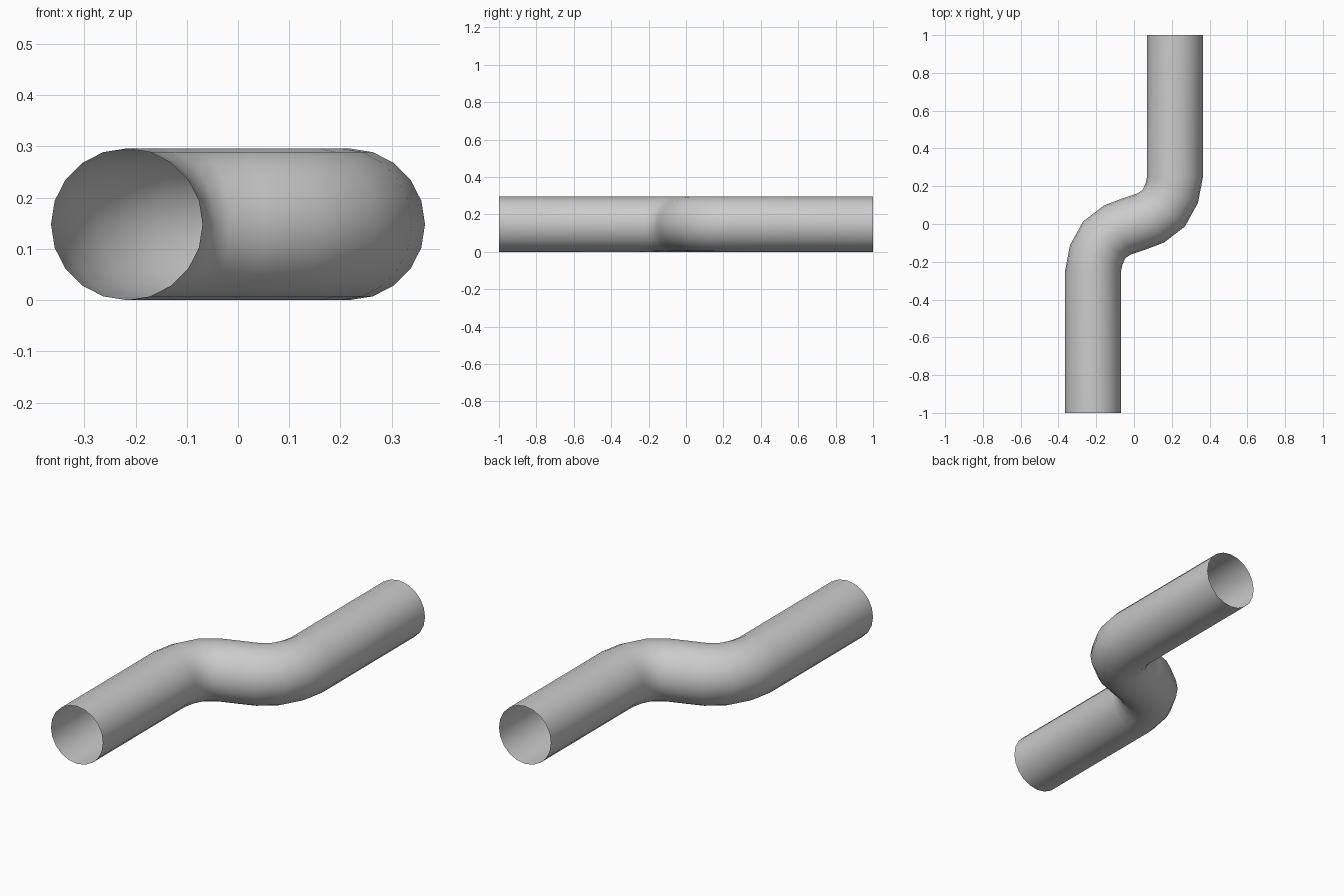
import bpy, bmesh, math

if "Cube" in bpy.data.objects:
    bpy.data.objects.remove(bpy.data.objects["Cube"])

R, SIDES = 0.148, 20

# Half of the S-shaped centre line: (x, y, heading in degrees)
half = [(-0.217, -1.0, 90), (-0.217, -0.25, 90), (-0.2, -0.163, 70),
        (-0.157, -0.083, 49.5), (-0.087, -0.031, 29)]
path = half + [(0, 0, 20.5)] + [(-x, -y, a) for x, y, a in reversed(half)]

# Sweep an open-ended round section along the path
bm = bmesh.new()
rings = []
for x, y, heading in path:
    h = math.radians(heading)
    side = (math.sin(h), -math.cos(h))
    ring = []
    for i in range(SIDES):
        a = 2 * math.pi * i / SIDES
        c = R * math.cos(a)
        ring.append(bm.verts.new((x + side[0] * c, y + side[1] * c, R + R * math.sin(a))))
    rings.append(ring)

for r0, r1 in zip(rings, rings[1:]):
    for i in range(SIDES):
        j = (i + 1) % SIDES
        bm.faces.new((r0[i], r0[j], r1[j], r1[i])).smooth = True

# Make the faces point outwards
bm.normal_update()
f = bm.faces[:][0]
if f.normal.x * (f.calc_center_median().x + 0.217) < 0:
    bmesh.ops.reverse_faces(bm, faces=bm.faces[:])

mesh = bpy.data.meshes.new("offset_pipe")
bm.to_mesh(mesh)
bm.free()
pipe = bpy.data.objects.new("offset_pipe", mesh)
bpy.context.collection.objects.link(pipe)
